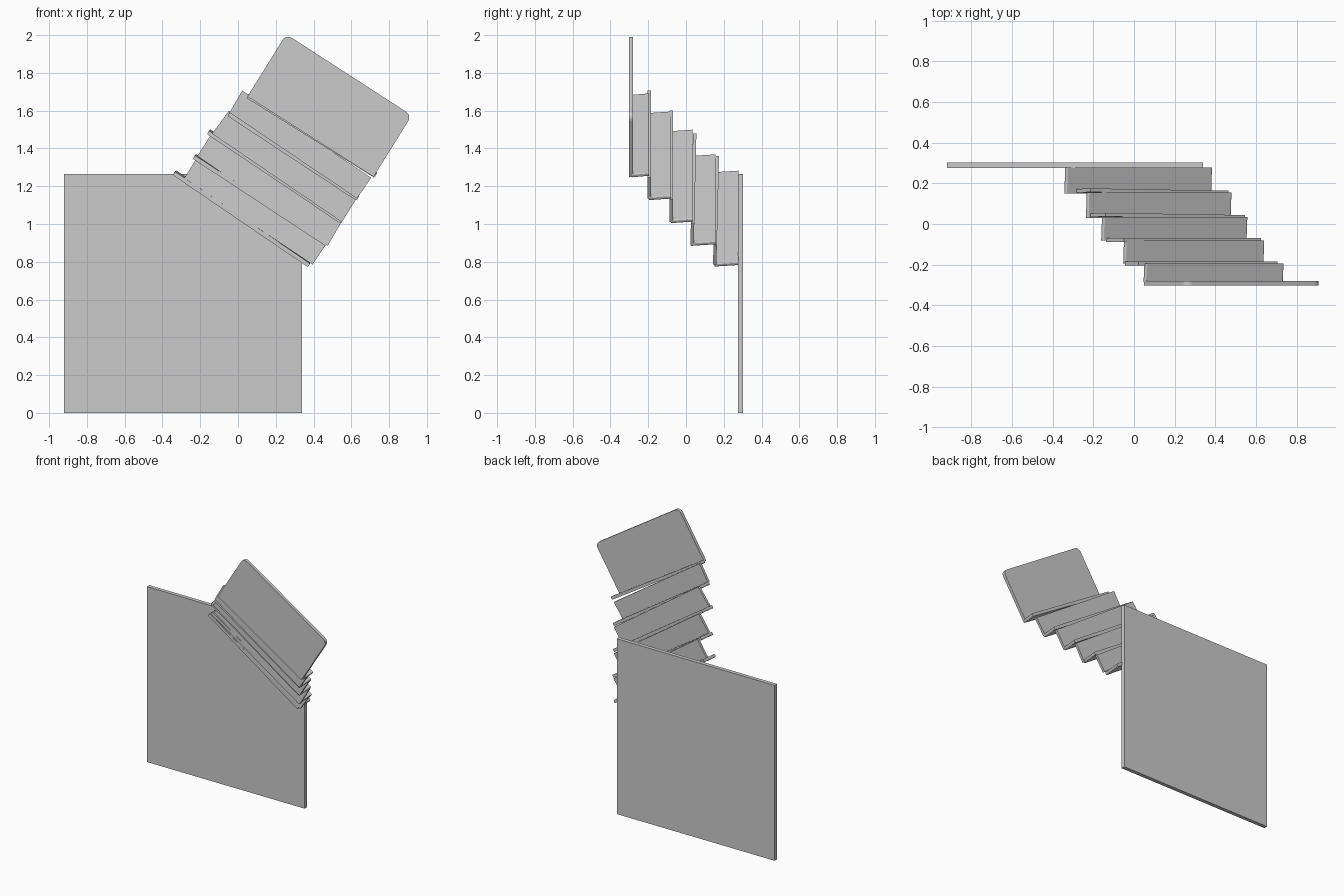
import bpy, bmesh
from mathutils import Vector

if "Cube" in bpy.data.objects:
    bpy.data.objects.remove(bpy.data.objects["Cube"])


def slab(name, poly, y0, y1, round_ids=(), radius=0.01, lean=0.0, back=(0, 0)):
    """Extrude an x-z outline from y0 to y1; lean tilts it in y, back shifts the rear end."""
    bm = bmesh.new()
    zs = [p[1] for p in poly]
    mid, span = (max(zs) + min(zs)) / 2, max(zs) - min(zs)
    front, rear = [], []
    for x, z in poly:
        dy = lean * (z - mid) / span
        front.append(bm.verts.new((x, y0 + dy, z)))
        rear.append(bm.verts.new((x + back[0], y1 + dy, z + back[1])))
    n = len(poly)
    bm.faces.new(front)
    bm.faces.new(rear[::-1])
    for i in range(n):
        j = (i + 1) % n
        bm.faces.new((front[j], front[i], rear[i], rear[j]))
    edges = [bm.edges.get((front[i], rear[i])) for i in round_ids]
    if edges:
        bmesh.ops.bevel(bm, geom=edges, offset=radius, segments=4,
                        profile=0.5, affect='EDGES')
    bmesh.ops.recalc_face_normals(bm, faces=bm.faces)
    me = bpy.data.meshes.new(name)
    bm.to_mesh(me)
    bm.free()
    ob = bpy.data.objects.new(name, me)
    bpy.context.collection.objects.link(ob)
    return ob


def tread(name, a, b, y0, y1, t=0.022):
    a, b = Vector(a), Vector(b)
    d = (b - a).normalized()
    n = Vector((-d.y, d.x)) * t / 2
    slab(name, [a - n, b - n, b + n, a + n], y0, y1, range(4), 0.007, back=(0.004, 0.008))


# large square back board
slab("back_board", [(-0.92, 0), (0.34, 0), (0.34, 1.265), (-0.92, 1.265)], 0.275, 0.303)

# front card with rounded top corners
slab("front_card", [(0.05, 1.675), (0.718, 1.25), (0.92, 1.575), (0.255, 2.005)],
     -0.303, -0.28, (2, 3), 0.035)

# folded risers: lower left, lower right, upper right, upper left
risers = [
    ([(-0.045, 1.59), (0.63, 1.135), (0.705, 1.245), (0.022, 1.706)], -0.203, -0.184, 0.0),
    ([(-0.137, 1.478), (0.55, 1.01), (0.625, 1.13), (-0.048, 1.6)], -0.088, -0.07, 0.0),
    ([(-0.215, 1.36), (0.475, 0.885), (0.545, 1.005), (-0.14, 1.478)], 0.03, 0.048, 0.014),
    ([(-0.285, 1.24), (0.395, 0.785), (0.465, 0.89), (-0.213, 1.36)], 0.15, 0.168, 0.014),
]
for i, (poly, y0, y1, lean) in enumerate(risers):
    slab(f"riser_{i + 1}", poly, y0, y1, lean=lean)

# ledges joining each riser to the next one behind
treads = [
    ((0.05, 1.677), (0.728, 1.254), -0.285, -0.195),
    ((-0.05, 1.581), (0.633, 1.133), -0.195, -0.08),
    ((-0.158, 1.485), (0.55, 1.011), -0.08, 0.035),
    ((-0.233, 1.354), (0.472, 0.891), 0.03, 0.155),
    ((-0.339, 1.268), (0.376, 0.781), 0.15, 0.277),
]
for i, (a, b, y0, y1) in enumerate(treads):
    tread(f"tread_{i + 1}", a, b, y0, y1)
